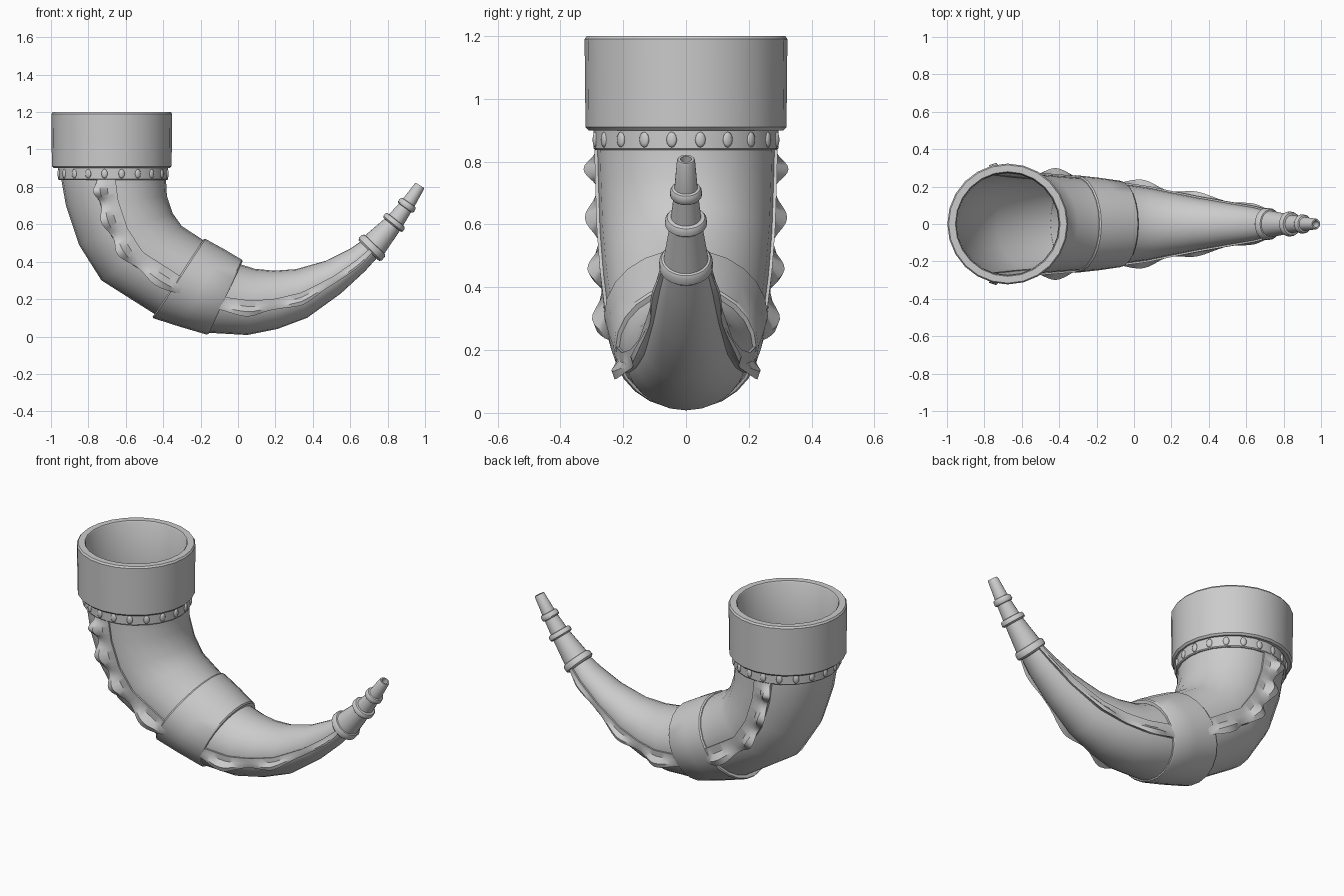
import bpy, bmesh, math
from mathutils import Vector

if "Cube" in bpy.data.objects:
    bpy.data.objects.remove(bpy.data.objects["Cube"])

SIDES = 24


def make(name, rings, closed=True, cap_end=False, angle=35):
    """Skin a list of equal-length point rings into one object."""
    bm = bmesh.new()
    vs = [[bm.verts.new(p) for p in r] for r in rings]
    n = len(vs[0])
    for a, b in zip(vs, vs[1:]):
        for i in range(n if closed else n - 1):
            j = (i + 1) % n
            bm.faces.new((a[i], a[j], b[j], b[i]))
    if cap_end:
        bm.faces.new(vs[-1])
    bmesh.ops.recalc_face_normals(bm, faces=bm.faces)
    me = bpy.data.meshes.new(name)
    bm.to_mesh(me)
    bm.free()
    ob = bpy.data.objects.new(name, me)
    bpy.context.collection.objects.link(ob)
    bpy.ops.object.select_all(action='DESELECT')
    ob.select_set(True)
    bpy.context.view_layer.objects.active = ob
    bpy.ops.object.shade_smooth_by_angle(angle=math.radians(angle))
    return ob


def on_section(s, th, off=0.0, side=1):
    """Point on an elliptical section (outer x,z, inner x,z, half width)."""
    ox, oz, ix, iz, w = s
    c = Vector(((ox + ix) / 2, 0, (oz + iz) / 2))
    h = Vector(((ix - ox) / 2, 0, (iz - oz) / 2))
    h = h.normalized() * (h.length + off)
    return c + h * math.cos(th) + Vector((0, side * (w + off) * math.sin(th), 0))


def ring(s, off=0.0):
    return [on_section(s, math.tau * i / SIDES, off) for i in range(SIDES)]


def lathe(name, profile, cx):
    make(name, [[(cx + r * math.cos(math.tau * i / SIDES), r * math.sin(math.tau * i / SIDES), z)
                 for i in range(SIDES)] for r, z in profile])


# Horn body: outer-edge and inner-edge points of each section, plus half width
horn = [(-.95, .92, -.385, .92, .283), (-.945, .84, -.385, .84, .283), (-.92, .70, -.38, .75, .28),
        (-.85, .49, -.35, .66, .275), (-.73, .30, -.30, .59, .265), (-.43, .11, -.17, .505, .248),
        (-.16, .02, .0, .39, .215), (.05, .008, .09, .362, .195), (.21, .04, .19, .352, .168),
        (.37, .10, .31, .36, .14), (.55, .23, .47, .405, .11), (.68, .35, .60, .47, .088),
        (.77, .45, .69, .53, .065)]
make("horn_body", [ring(s) for s in horn], cap_end=True, angle=60)

# Rim cup
lathe("rim_cup", [(.275, .90), (.31, .90), (.32, .91), (.323, 1.19), (.316, 1.2),
                  (.28, 1.2), (.275, 1.193), (.272, .90), (.275, .90)], -.675)

# Studded collar under the cup
lathe("collar", [(.286, .905), (.294, .90), (.294, .842), (.29, .837), (.278, .837)], -.668)
bm = bmesh.new()
for k in range(20):
    a = math.radians(9 + 18 * k)
    r = bmesh.ops.create_icosphere(bm, subdivisions=2, radius=1)
    for v in r['verts']:
        p = Vector((v.co.x * .008 + .293, v.co.y * .017, v.co.z * .025))
        v.co = (p.x * math.cos(a) - p.y * math.sin(a) - .668,
                p.x * math.sin(a) + p.y * math.cos(a), p.z + .87)
me = bpy.data.meshes.new("collar_studs")
bm.to_mesh(me)
bm.free()
me.shade_smooth()
bpy.context.collection.objects.link(bpy.data.objects.new("collar_studs", me))

# Plain middle band
b0, b1 = (-.46, .10, -.18, .525, .262), (-.16, .008, .027, .407, .23)


def mix(a, b, t):
    return tuple(x + (y - x) * t for x, y in zip(a, b))


make("middle_band", [ring(mix(b0, b1, t), o) for t, o in
                     ((0, -.025), (0, -.006), (.03, 0), (.5, .002), (.97, 0), (1, -.006), (1, -.025))])

# Tip ferrule swept along a slightly bent axis: (position, radius)
P0, P1, P2 = Vector((.715, 0, .475)), Vector((.855, 0, .617)), Vector((.973, 0, .808))
tip = [(-.06, .06), (-.055, .077), (-.03, .086), (.03, .085), (.055, .078), (.06, .071),
       (.40, .052), (.405, .061), (.42, .067), (.46, .066), (.48, .06), (.485, .048),
       (.67, .04), (.675, .047), (.69, .051), (.73, .05), (.75, .045), (.755, .037),
       (.985, .029), (1, .026), (1, .018), (.9, .017)]
rings = []
for t, r in tip:
    c = P0 * (1 - t) ** 2 + P1 * 2 * t * (1 - t) + P2 * t * t
    d = ((P1 - P0) * (1 - t) + (P2 - P1) * t).normalized()
    nx, nz = -d.z * r, d.x * r
    rings.append(ring((c.x - nx, c.z - nz, c.x + nx, c.z + nz, r)))
make("tip_ferrule", rings, cap_end=True)


# Ruffled ribbons along both flanks, above and below the band
def ribbon(name, u0, u1, waves, amp, side):
    rows, n = [], waves * 10
    for k in range(n + 1):
        f = k / n
        u = u0 + (u1 - u0) * f
        i = min(int(u), len(horn) - 2)
        s = mix(horn[i], horn[i + 1], u - i)
        w = .5 - .5 * math.cos(math.tau * waves * f)
        lift = .010 + amp(f) * w
        rows.append([on_section(s, math.radians(d), o, side) for d, o in
                     ((88, -.006), (88, .009), (98, .010), (104, lift),
                      (108 + 3 * w, lift), (108, .008), (110, -.006))])
    make(name, rows, closed=False, angle=40)


for side, tag in ((-1, "front"), (1, "back")):
    ribbon("upper_ribbon_" + tag, 1, 5.2, 4, lambda f: .045, side)
    ribbon("lower_ribbon_" + tag, 5.9, 12, 3, lambda f: .042 * (1 - f) ** .7, side)
